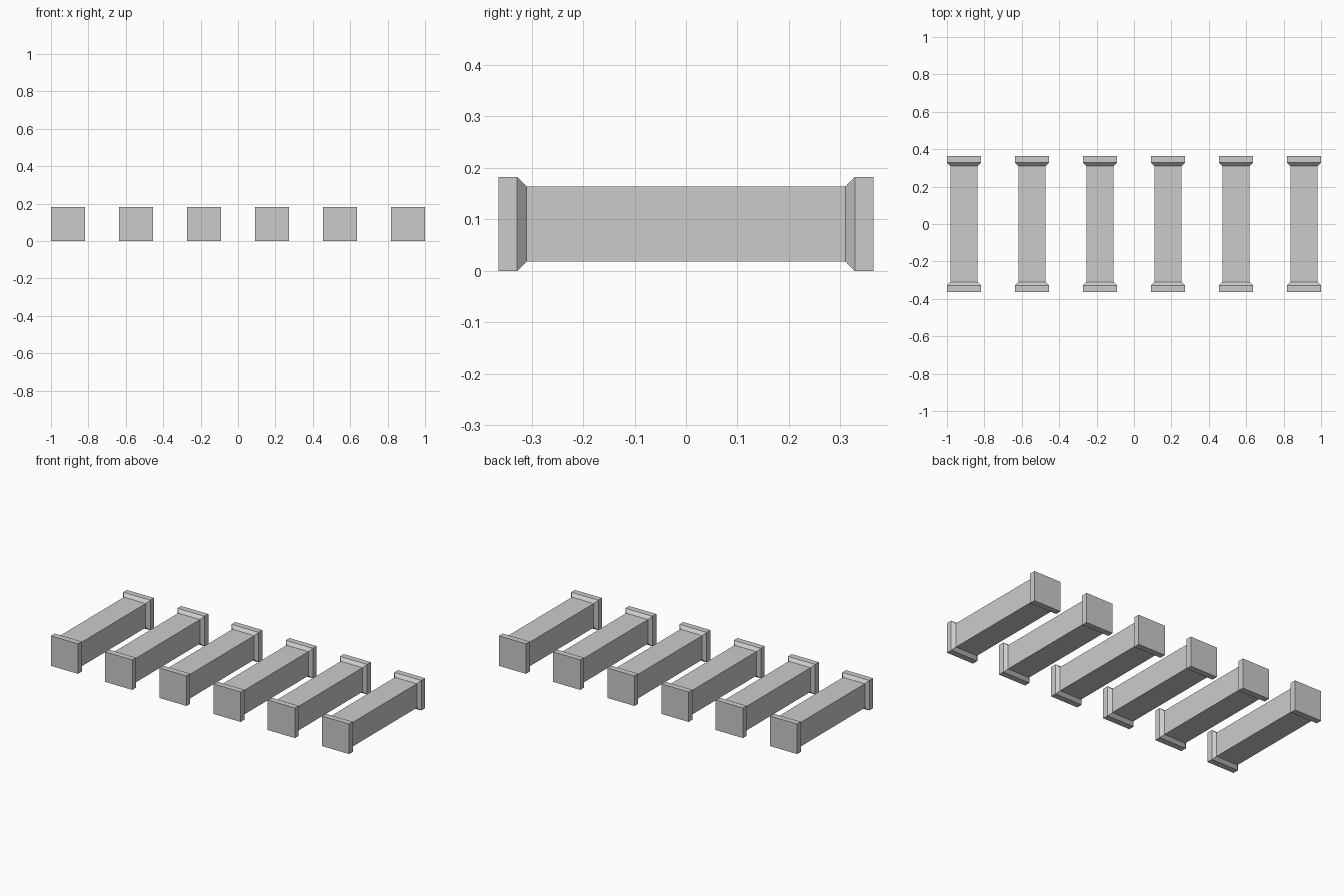
import bpy
import bmesh

cube = bpy.data.objects.get("Cube")
if cube:
    bpy.data.objects.remove(cube, do_unlink=True)

stone = bpy.data.materials.new("grey_stone")
stone.use_nodes = True
GREY = (0.6, 0.6, 0.6, 1)
stone.diffuse_color = GREY
stone.node_tree.nodes["Principled BSDF"].inputs["Base Color"].default_value = GREY

COUNT = 6
HALF = 0.091      # half width of the end blocks
SHAFT = 0.073     # half width of the shaft
SPACING = (2 - 2 * HALF) / (COUNT - 1)
# (y, half width) along one pillar: end block, bevel, shaft, bevel, end block
HALF_PROFILE = [(0.364, HALF), (0.328, HALF), (0.31, SHAFT)]
PROFILE = [(-y, r) for y, r in HALF_PROFILE] + HALF_PROFILE[::-1]


def pillar_mesh():
    """Square section swept along y and capped at both ends."""
    bm = bmesh.new()
    corners = [(-1, -1), (1, -1), (1, 1), (-1, 1)]
    rings = [[bm.verts.new((cx * r, y, cz * r)) for cx, cz in corners]
             for y, r in PROFILE]
    for a, b in zip(rings, rings[1:]):
        for i in range(4):
            j = (i + 1) % 4
            bm.faces.new((a[i], a[j], b[j], b[i]))
    bm.faces.new(rings[0])
    bm.faces.new(rings[-1])
    bmesh.ops.recalc_face_normals(bm, faces=bm.faces)
    mesh = bpy.data.meshes.new("pillar")
    bm.to_mesh(mesh)
    bm.free()
    mesh.materials.append(stone)
    return mesh


# Row of identical pillars lying along y
mesh = pillar_mesh()
for n in range(COUNT):
    pillar = bpy.data.objects.new(f"pillar_{n + 1}", mesh)
    pillar.location = (-1 + HALF + n * SPACING, 0, HALF)
    bpy.context.collection.objects.link(pillar)
